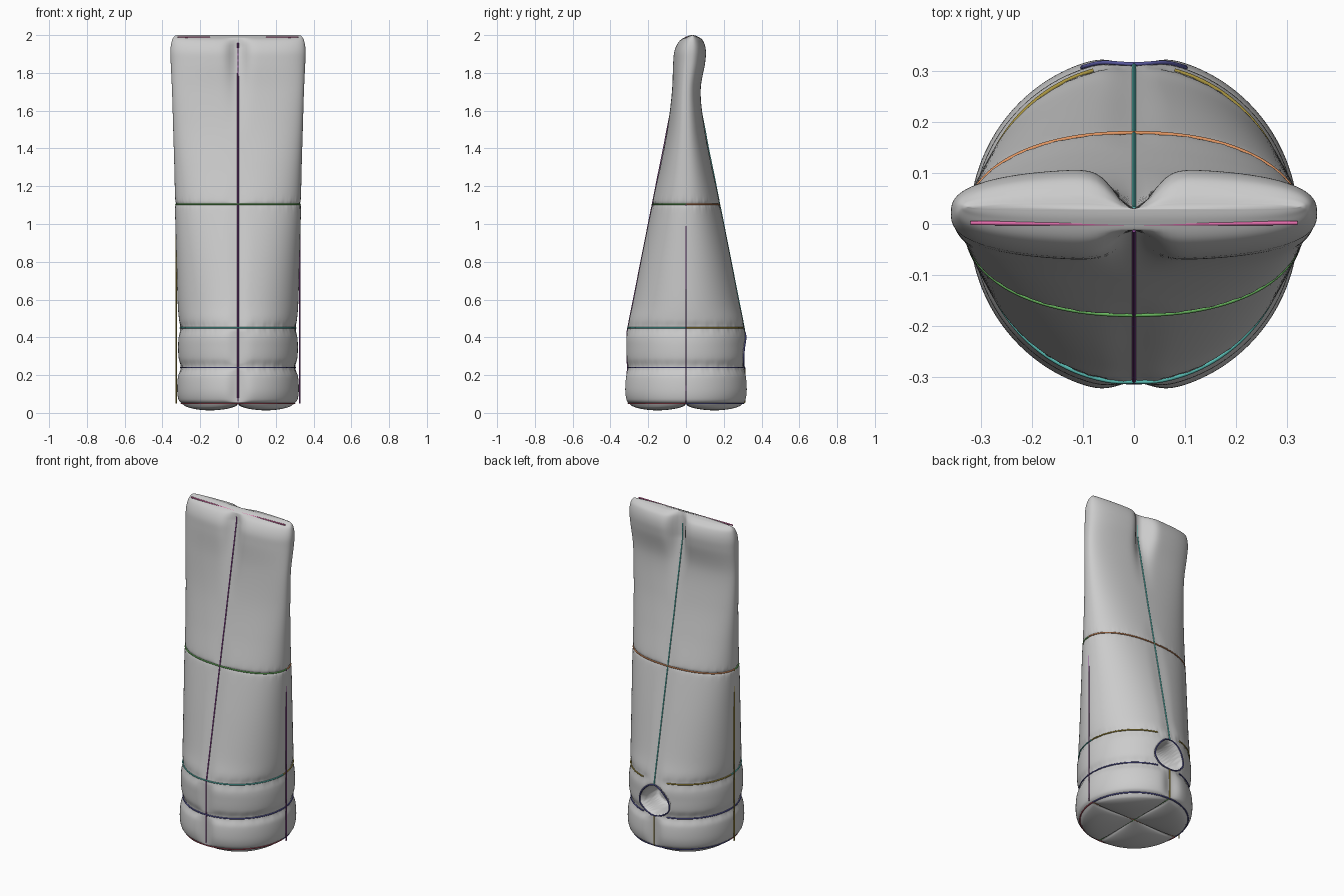
import bpy, bmesh, math

if "Cube" in bpy.data.objects:
    bpy.data.objects.remove(bpy.data.objects["Cube"])

# Side profile: z, half width, front y, back y, squareness
KEYS = [
    (.05, .298, -.303, .303, 2), (.07, .315, -.322, .322, 2), (.12, .322, -.331, .331, 2),
    (.19, .318, -.325, .325, 2), (.24, .302, -.308, .308, 2), (.29, .314, -.319, .319, 2),
    (.35, .317, -.322, .320, 2), (.40, .314, -.321, .319, 2), (.45, .304, -.309, .309, 2),
    (.50, .313, -.304, .304, 2), (.60, .320, -.281, .281, 2), (.85, .327, -.233, .233, 2.1),
    (1.07, .333, -.187, .187, 2.2), (1.105, .327, -.176, .176, 2.2), (1.14, .333, -.174, .174, 2.2),
    (1.30, .337, -.138, .138, 2.3), (1.50, .343, -.100, .100, 2.4), (1.70, .349, -.076, .079, 2.6),
    (1.85, .356, -.070, .103, 2.6), (1.92, .358, -.062, .107, 2.6), (1.97, .350, -.035, .092, 2.6),
    (1.993, .337, .005, .062, 2.6), (2.0, .325, .028, .040, 2.6)]
LAST = len(KEYS) - 1
SEAM_Z = (.24, .45, 1.105)
N = 192


def profile(t):
    i = min(int(t), LAST - 1)
    f = t - i
    p = [KEYS[max(0, min(LAST, i + k))] for k in (-1, 0, 1, 2)]
    out = []
    for a, b, c, d in zip(*p):
        out.append(b + .5 * f * (c - a + f * (2*a - 5*b + 4*c - d + f * (3*(b - c) + d - a))))
    return out


def t_at(z):
    lo, hi = 0, LAST
    for _ in range(40):
        m = (lo + hi) / 2
        if profile(m)[0] < z:
            lo = m
        else:
            hi = m
    return lo


def surface(t, ang, out=0.0):
    """Point on the padded sleeve, pinched along the front and back seams."""
    z, hx, yf, yb, n = profile(t)
    c, s = math.cos(ang), math.sin(ang)
    mid = (yf + yb) / 2
    half = (yb - yf) / 2
    x = (hx + out) * math.copysign(abs(c) ** (2 / n), c)
    y = mid + (half + out) * math.copysign(abs(s) ** (2 / n), s)
    g = math.exp(-(x / .05) ** 2)
    pull = min(.31, .178 * (2 - z) / .9)
    if s > 0:
        target = max(pull, .03) + out
        y += (min(y, target) - y) * g
    else:
        target = -max(pull, .012) - out
        y += (max(y, target) - y) * g
    return x, y, z


def opening(x, z):
    """Less than 1 inside the rounded triangular opening at the back."""
    w = .105 - .25 * max(0, z - .29)
    return (abs(x) / max(w, .02)) ** 2 + ((z - .33) / .092) ** 2


def make_mesh(name, rows, cap_first=False, cap_last=False):
    bm = bmesh.new()
    rings = [[bm.verts.new(p) for p in r] for r in rows]
    for a, b in zip(rings, rings[1:]):
        for i in range(len(a)):
            j = (i + 1) % len(a)
            bm.faces.new((a[i], a[j], b[j], b[i]))
    if cap_first:
        bm.faces.new(rings[0])
    if cap_last:
        bm.faces.new(rings[-1])
    bmesh.ops.remove_doubles(bm, verts=bm.verts, dist=1e-5)
    bmesh.ops.recalc_face_normals(bm, faces=bm.faces)
    for f in bm.faces:
        f.smooth = True
    me = bpy.data.meshes.new(name)
    bm.to_mesh(me)
    bm.free()
    ob = bpy.data.objects.new(name, me)
    bpy.context.collection.objects.link(ob)
    return ob


# Padded sleeve with stitched puckers and the back opening
rows = []
STEPS = LAST * 8
for k in range(STEPS + 1):
    t = k / 8
    row = []
    for i in range(N):
        ang = 2 * math.pi * i / N
        x, y, z = surface(t, ang)
        near = max(math.exp(-((z - s) / .03) ** 2) for s in SEAM_Z)
        w = 1 + .006 * near * math.sin(ang * 43) * math.sin(ang * 17 + z * 30)
        x, y = x * w, y * w
        d = opening(x, z)
        if y > 0 and d < 1:
            y -= .15 * min(1, (1 - d) / .3)
        row.append((x, y, z))
    rows.append(row)
make_mesh("padded_sleeve", rows, cap_last=True)


# Quilted base with four puffed lobes
def base_point(r, ang):
    x, y = .298 * r * math.cos(ang), .303 * r * math.sin(ang)
    q = abs(math.sin(2 * ang)) * r * r * max(0, 1 - r * r) * 2
    return x, y, .05 - .05 * min(1, q) ** .45


make_mesh("quilted_base", [[base_point(r / 32, 2 * math.pi * i / N) for i in range(N)]
                           for r in range(32, -1, -1)])


# Stitched seams
def seam(name, pts, color, closed=False):
    cu = bpy.data.curves.new(name, 'CURVE')
    cu.dimensions = '3D'
    cu.bevel_depth = .004
    cu.bevel_resolution = 1
    cu.use_fill_caps = True
    sp = cu.splines.new('POLY')
    sp.points.add(len(pts) - 1)
    for p, co in zip(sp.points, pts):
        p.co = (*co, 1)
    sp.use_cyclic_u = closed
    ob = bpy.data.objects.new(name, cu)
    bpy.context.collection.objects.link(ob)
    m = bpy.data.materials.new(name + "_thread")
    m.diffuse_color = (*color, 1)
    m.use_nodes = True
    m.node_tree.nodes["Principled BSDF"].inputs["Base Color"].default_value = m.diffuse_color
    cu.materials.append(m)


PURPLE, TEAL, GREEN = (.25, .06, .28), (.1, .5, .45), (.15, .5, .12)
ORANGE, NAVY, YELLOW = (.75, .3, .12), (.1, .1, .35), (.4, .3, .05)
PINK, RED = (.75, .15, .4), (.5, .08, .12)


def arc(z, a0, a1, n=64):
    t = t_at(z)
    return [surface(t, math.radians(a0 + (a1 - a0) * i / n), .002) for i in range(n + 1)]


def rise(ang, z0, z1, n=60):
    return [surface(t_at(z0 + (z1 - z0) * i / n), math.radians(ang), .001) for i in range(n + 1)]


seam("front_seam", rise(270, .05, 1.96), PURPLE)
seam("back_seam", rise(90, .425, 1.93), TEAL)
seam("back_lower_seam", rise(90, .05, .235), YELLOW)
for name, x, col in (("right", .328, PURPLE), ("left", -.328, YELLOW)):
    seam(name + "_side_seam", [(x, 0, .05), (x, 0, 1.105)], col)
for name, z, cf, cb in (("bottom", .05, RED, NAVY), ("lower", .24, NAVY, NAVY),
                        ("upper", .45, TEAL, YELLOW), ("middle", 1.105, GREEN, ORANGE)):
    seam(name + "_front_ring_seam", arc(z, 180, 360), cf)
    if name in ("lower", "upper"):
        for side, a, b in (("right", 0, 75), ("left", 105, 180)):
            seam(f"{name}_back_{side}_seam", arc(z, a, b), cb)
    else:
        seam(name + "_back_ring_seam", arc(z, 0, 180), cb)
seam("top_seam", [(-.32, .002, 1.990), (0, -.001, 1.986), (.32, .002, 1.990)], PINK)
seam("base_cross_seam_x", [(-.297, 0, .05), (.297, 0, .05)], ORANGE)
seam("base_cross_seam_y", [(0, -.302, .05), (0, .302, .05)], GREEN)

# Rim stitched around the back opening
rim = []
for i in range(64):
    a = 2 * math.pi * i / 64
    z = .33 + .094 * math.sin(a)
    x = (.105 - .25 * max(0, z - .29)) * 1.03 * math.cos(a)
    t = t_at(z)
    ang = math.acos(x / profile(t)[1])
    rim.append(surface(t, ang, .003))
seam("opening_rim", rim, NAVY, closed=True)
